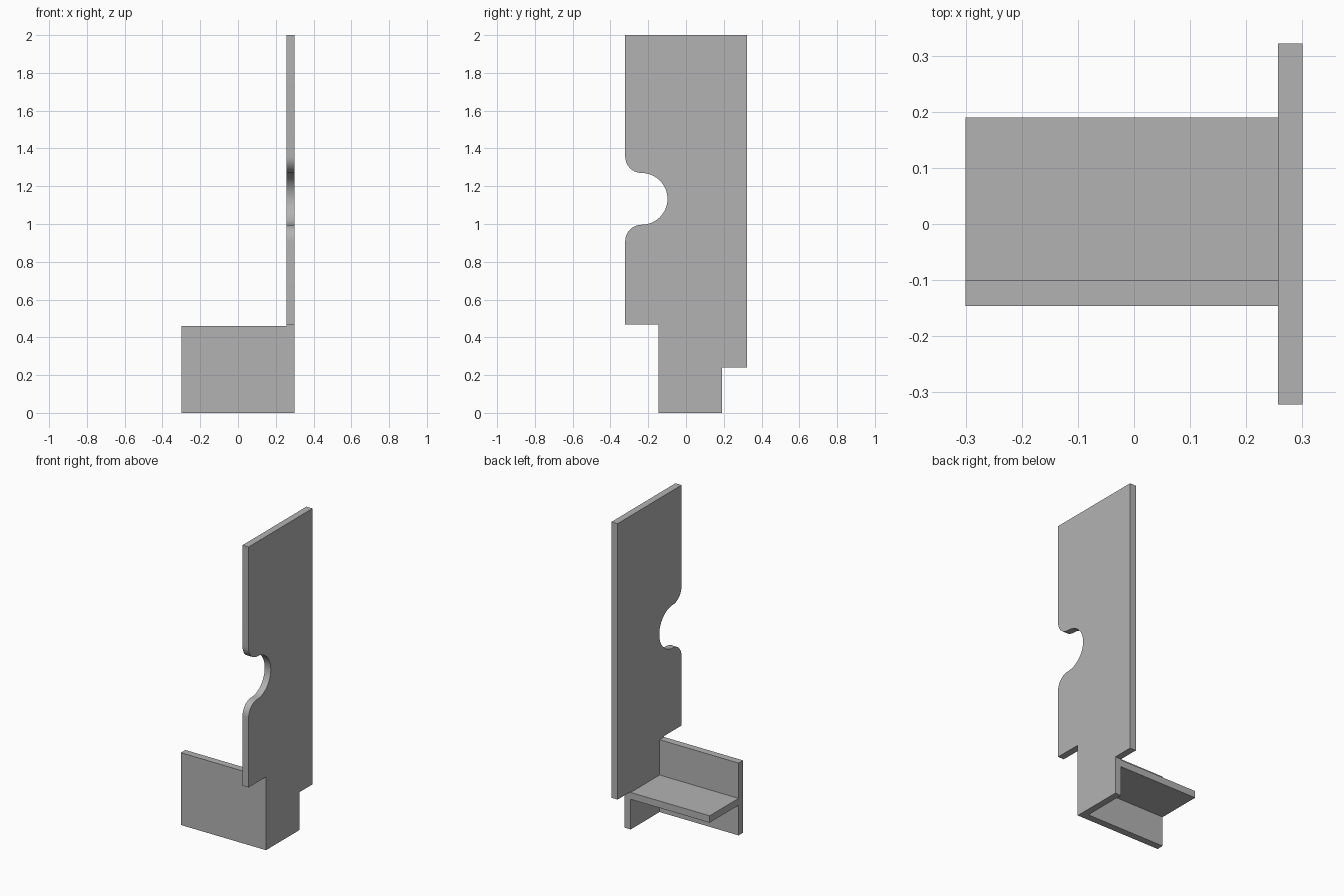
import bpy
import bmesh
from math import radians, cos, sin

if "Cube" in bpy.data.objects:
    bpy.data.objects.remove(bpy.data.objects["Cube"], do_unlink=True)

# Single grey material
grey = bpy.data.materials.new("plain_grey")
grey.use_nodes = True
colour = (0.45, 0.45, 0.45, 1)
grey.diffuse_color = colour
grey.node_tree.nodes["Principled BSDF"].inputs["Base Color"].default_value = colour


def arc(y, z, radius, start, end, steps=16):
    """Points on an arc in the YZ plane, angles in degrees."""
    angles = [radians(start + (end - start) * i / steps) for i in range(steps + 1)]
    return [(y + radius * cos(a), z + radius * sin(a)) for a in angles]


def extrude_profile(name, profile, x_from, x_to):
    """Extrude a YZ outline along X into a solid."""
    bm = bmesh.new()
    face = bm.faces.new([bm.verts.new((x_from, y, z)) for y, z in profile])
    result = bmesh.ops.extrude_face_region(bm, geom=[face])
    moved = [v for v in result["geom"] if isinstance(v, bmesh.types.BMVert)]
    bmesh.ops.translate(bm, verts=moved, vec=(x_to - x_from, 0, 0))
    bmesh.ops.recalc_face_normals(bm, faces=bm.faces)
    mesh = bpy.data.meshes.new(name)
    bm.to_mesh(mesh)
    bm.free()
    mesh.materials.append(grey)
    obj = bpy.data.objects.new(name, mesh)
    bpy.context.collection.objects.link(obj)
    bpy.ops.object.select_all(action="DESELECT")
    obj.select_set(True)
    bpy.context.view_layer.objects.active = obj
    bpy.ops.object.shade_smooth_by_angle(angle=radians(30))
    return obj


half_width = 0.322
front, back, web_front = -0.146, 0.19, -0.101
left, inner, right = -0.3, 0.257, 0.3

# Tall plate: stepped foot and a rounded notch with flared lips
notch_z, notch_r = 1.133, 0.137
lip_r = 0.087
notch_y = lip_r - half_width
lip_offset = notch_r + lip_r
notch = (arc(notch_y, notch_z + lip_offset, lip_r, 180, 270, 10)
         + arc(notch_y, notch_z, notch_r, 90, -90, 24)[1:-1]
         + arc(notch_y, notch_z - lip_offset, lip_r, 90, 180, 10))
plate_outline = [(half_width, 0.241), (half_width, 2), (-half_width, 2)]
plate_outline += notch
plate_outline += [(-half_width, 0.467), (front, 0.467), (front, 0), (back, 0), (back, 0.241)]
extrude_profile("tall_plate", plate_outline, inner, right)

# Foot bracket: upright front flange with a shelf behind it
shelf_low, shelf_top, flange_top = 0.192, 0.236, 0.461
bracket_outline = [(front, 0), (web_front, 0), (web_front, shelf_low), (back, shelf_low),
                   (back, shelf_top), (web_front, shelf_top),
                   (web_front, flange_top), (front, flange_top)]
extrude_profile("foot_bracket", bracket_outline, left, inner)
